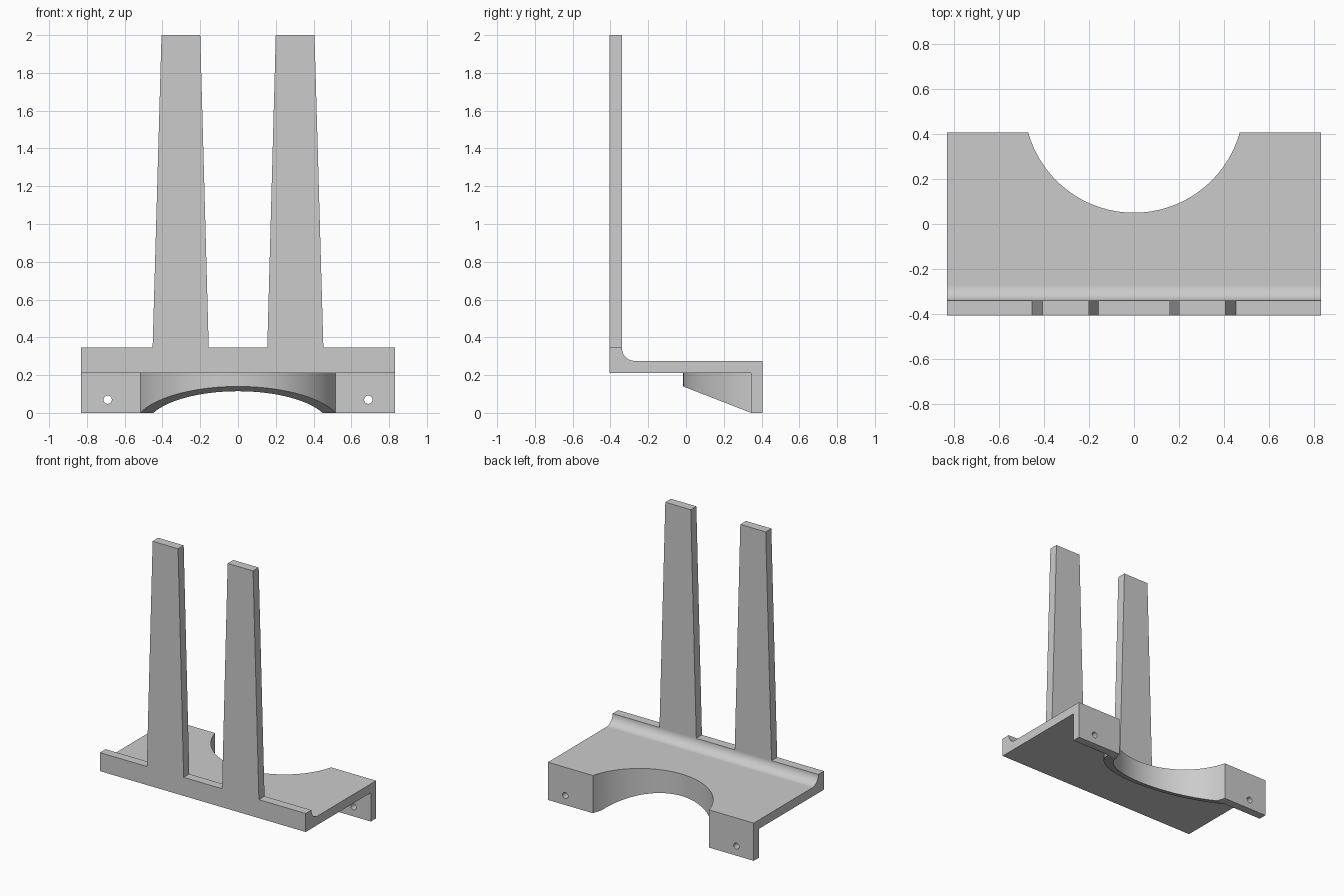
import bpy
import bmesh
from math import sin, cos, pi, radians
from mathutils import Vector

cube = bpy.data.objects.get("Cube")
if cube:
    bpy.data.objects.remove(cube, do_unlink=True)

grey = bpy.data.materials.new("light_grey")
grey.use_nodes = True
grey.diffuse_color = (0.6, 0.6, 0.6, 1)
grey.node_tree.nodes["Principled BSDF"].inputs["Base Color"].default_value = (0.6, 0.6, 0.6, 1)


def prism(name, outline, axis, low, high):
    """Extrude a 2D outline along one axis from low to high."""
    def place(a, b):
        return {"x": (low, a, b), "y": (a, low, b), "z": (a, b, low)}[axis]
    bm = bmesh.new()
    face = bm.faces.new([bm.verts.new(place(a, b)) for a, b in outline])
    grown = bmesh.ops.extrude_face_region(bm, geom=[face])["geom"]
    step = Vector([(high - low) * (axis == k) for k in "xyz"])
    bmesh.ops.translate(bm, vec=step,
                        verts=[v for v in grown if isinstance(v, bmesh.types.BMVert)])
    bmesh.ops.recalc_face_normals(bm, faces=bm.faces)
    mesh = bpy.data.meshes.new(name)
    bm.to_mesh(mesh)
    bm.free()
    mesh.materials.append(grey)
    obj = bpy.data.objects.new(name, mesh)
    bpy.context.collection.objects.link(obj)
    return obj


def arc(cx, cy, r, start, end, steps):
    return [(cx + r * cos(start + (end - start) * i / steps),
             cy + r * sin(start + (end - start) * i / steps)) for i in range(steps + 1)]


def circle(cx, cy, r, steps):
    return arc(cx, cy, r, 0, 2 * pi, steps)[:-1]


def combine(target, tool, operation):
    """Apply a boolean and discard the tool."""
    mod = target.modifiers.new("combine", "BOOLEAN")
    mod.operation, mod.solver, mod.object = operation, "EXACT", tool
    bpy.context.view_layer.objects.active = target
    bpy.ops.object.modifier_apply(modifier=mod.name)
    bpy.data.objects.remove(tool, do_unlink=True)


front, back, half_width = -0.405, 0.405, 0.83
wall_back, flange_front = -0.34, 0.345
plate_low, plate_top, lip_top = 0.21, 0.275, 0.345
ring_y, ring_inner, ring_outer = 0.537, 0.487, 0.552

# Plate with front lip, inside fillet and rear flange
side = [(front, plate_low), (flange_front, plate_low), (flange_front, 0), (back, 0),
        (back, plate_top)]
side += arc(wall_back + 0.07, lip_top, 0.07, -pi / 2, -pi, 14)
side += [(front, lip_top)]
bracket = prism("mounting_bracket", side, "x", -half_width, half_width)

# Curved rib under the plate, with a sloping lower edge
rib = prism("curved_rib", circle(0, ring_y, ring_outer, 128), "z", -0.1, 0.24)
slope = [(-0.1, 0.173), (flange_front, 0), (0.38, 0), (0.38, 0.3), (-0.1, 0.3)]
combine(rib, prism("rib_slope", slope, "x", -0.7, 0.7), "INTERSECT")
combine(bracket, rib, "UNION")

# Round clearance at the back
combine(bracket, prism("clearance", circle(0, ring_y, ring_inner, 128), "z", -0.2, 0.6),
        "DIFFERENCE")

# Tapered uprights and screw holes on both sides
for s in (-1, 1):
    upright = [(s * x, z) for x, z in
               [(0.152, 0.25), (0.155, lip_top), (0.2, 2), (0.405, 2),
                (0.452, lip_top), (0.455, 0.25)]]
    combine(bracket, prism("upright", upright, "y", front, wall_back), "UNION")
    hole = prism("screw_hole", circle(s * 0.69, 0.07, 0.022, 32), "y", 0.3, 0.5)
    combine(bracket, hole, "DIFFERENCE")

# Smooth the curves and keep the flats flat
bpy.ops.object.select_all(action="DESELECT")
bracket.select_set(True)
bpy.context.view_layer.objects.active = bracket
bpy.ops.object.shade_smooth_by_angle(angle=radians(25))
weighted = bracket.modifiers.new("flat_faces", "WEIGHTED_NORMAL")
weighted.keep_sharp = True
